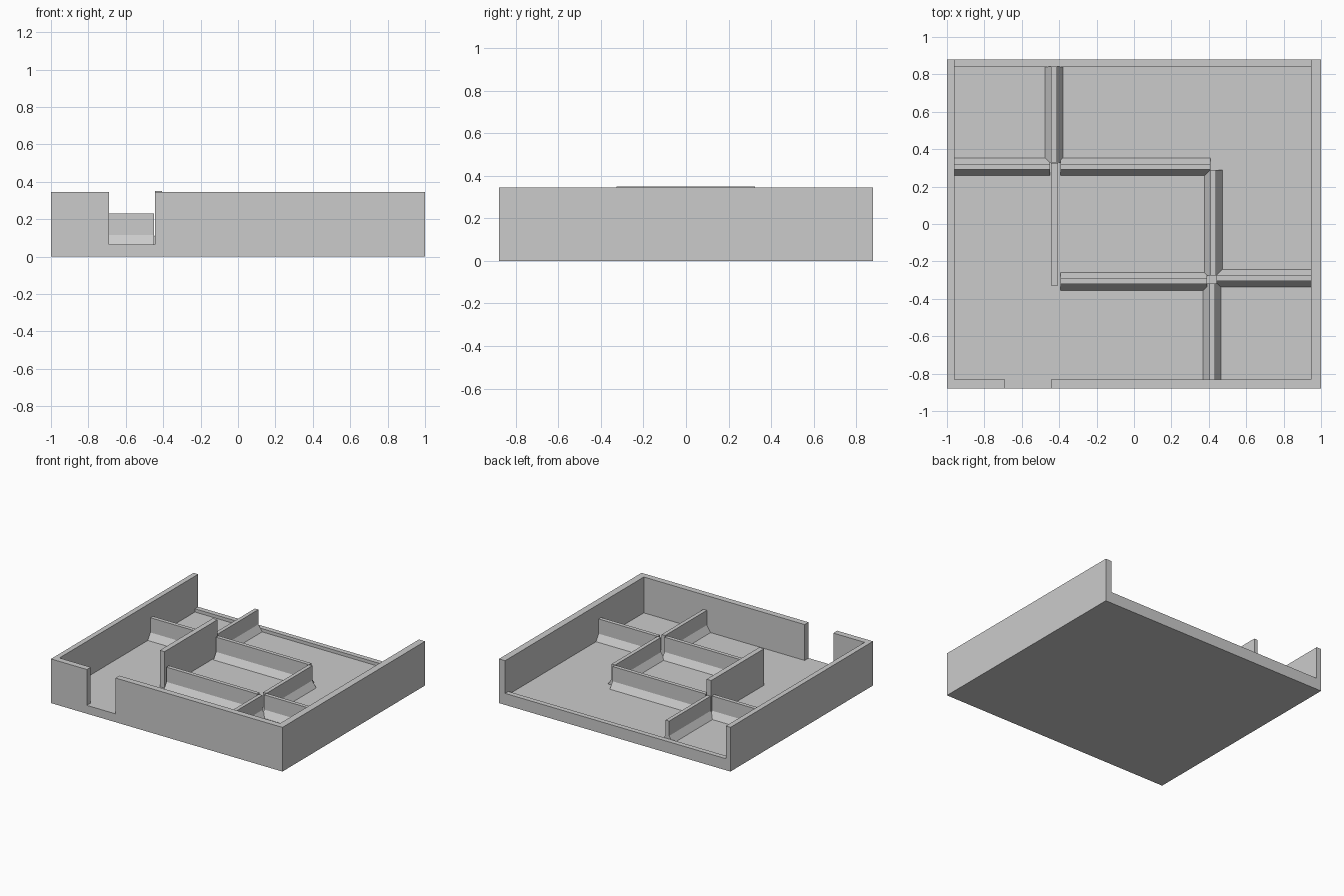
import bpy
import bmesh
from mathutils import Vector

cube = bpy.data.objects.get("Cube")
if cube:
    bpy.data.objects.remove(cube, do_unlink=True)

FLOOR = 0.065      # top of the floor slab
LOW = 0.23         # top of the inner partitions
HIGH = 0.345       # top of the outer walls

grey = bpy.data.materials.new("plain_grey")
grey.use_nodes = True
grey.diffuse_color = (0.6, 0.6, 0.6, 1)
grey.node_tree.nodes["Principled BSDF"].inputs["Base Color"].default_value = (0.6, 0.6, 0.6, 1)


def add_object(name, bm):
    bmesh.ops.recalc_face_normals(bm, faces=bm.faces)
    mesh = bpy.data.meshes.new(name)
    bm.to_mesh(mesh)
    bm.free()
    mesh.materials.append(grey)
    obj = bpy.data.objects.new(name, mesh)
    bpy.context.scene.collection.objects.link(obj)
    return obj


def box(name, low, high):
    low, high = Vector(low), Vector(high)
    bm = bmesh.new()
    bmesh.ops.create_cube(bm, size=1)
    bmesh.ops.scale(bm, vec=high - low, verts=bm.verts)
    bmesh.ops.translate(bm, vec=(low + high) / 2, verts=bm.verts)
    return add_object(name, bm)


def cut(target, low, high):
    cutter = box("cutter", low, high)
    cutter.hide_render = True
    mod = target.modifiers.new("cut", "BOOLEAN")
    mod.operation = "DIFFERENCE"
    mod.solver = "EXACT"
    mod.object = cutter
    bpy.context.view_layer.objects.active = target
    bpy.ops.object.modifier_apply(modifier=mod.name)
    bpy.data.objects.remove(cutter, do_unlink=True)


def partition(name, axis, centre, start, end):
    """Thin wall with a sloped skirting on both sides, running along x or y."""
    half, foot, skirt_top = 0.015, 0.048, FLOOR + 0.05
    side = [(foot, FLOOR - 0.005), (foot, FLOOR), (half, skirt_top), (half, LOW)]
    profile = side + [(-w, z) for w, z in reversed(side)]
    bm = bmesh.new()
    place = lambda w, z: (start, centre + w, z) if axis == "x" else (centre + w, start, z)
    face = bm.faces.new([bm.verts.new(place(w, z)) for w, z in profile])
    result = bmesh.ops.extrude_face_region(bm, geom=[face])
    verts = [v for v in result["geom"] if isinstance(v, bmesh.types.BMVert)]
    length = end - start
    move = (length, 0, 0) if axis == "x" else (0, length, 0)
    bmesh.ops.translate(bm, vec=move, verts=verts)
    return add_object(name, bm)


# Outer shell: floor and walls, low at the back, with a doorway in front
shell = box("outer_shell", (-1, -0.88, 0), (1, 0.88, HIGH))
cut(shell, (-0.96, -0.832, FLOOR), (0.947, 0.84, 1))
cut(shell, (-0.96, 0.8, 0.09), (0.947, 1, 1))
cut(shell, (-0.69, -1, FLOOR), (-0.443, -0.8, 1))

# Tall wall beside the middle room
box("tall_wall", (-0.445, -0.328, FLOOR - 0.005), (-0.405, 0.325, 0.35))

# Low partitions
partition("back_left_room_wall", "x", 0.306, -0.961, -0.45)
partition("middle_back_wall", "x", 0.306, -0.393, 0.41)
partition("back_divider", "y", -0.428, 0.33, 0.841)
partition("middle_front_wall", "x", -0.307, -0.393, 0.39)
partition("middle_side_wall", "y", 0.424, -0.275, 0.29)
partition("front_room_wall", "x", -0.29, 0.44, 0.948)
partition("front_divider", "y", 0.418, -0.833, -0.318)
